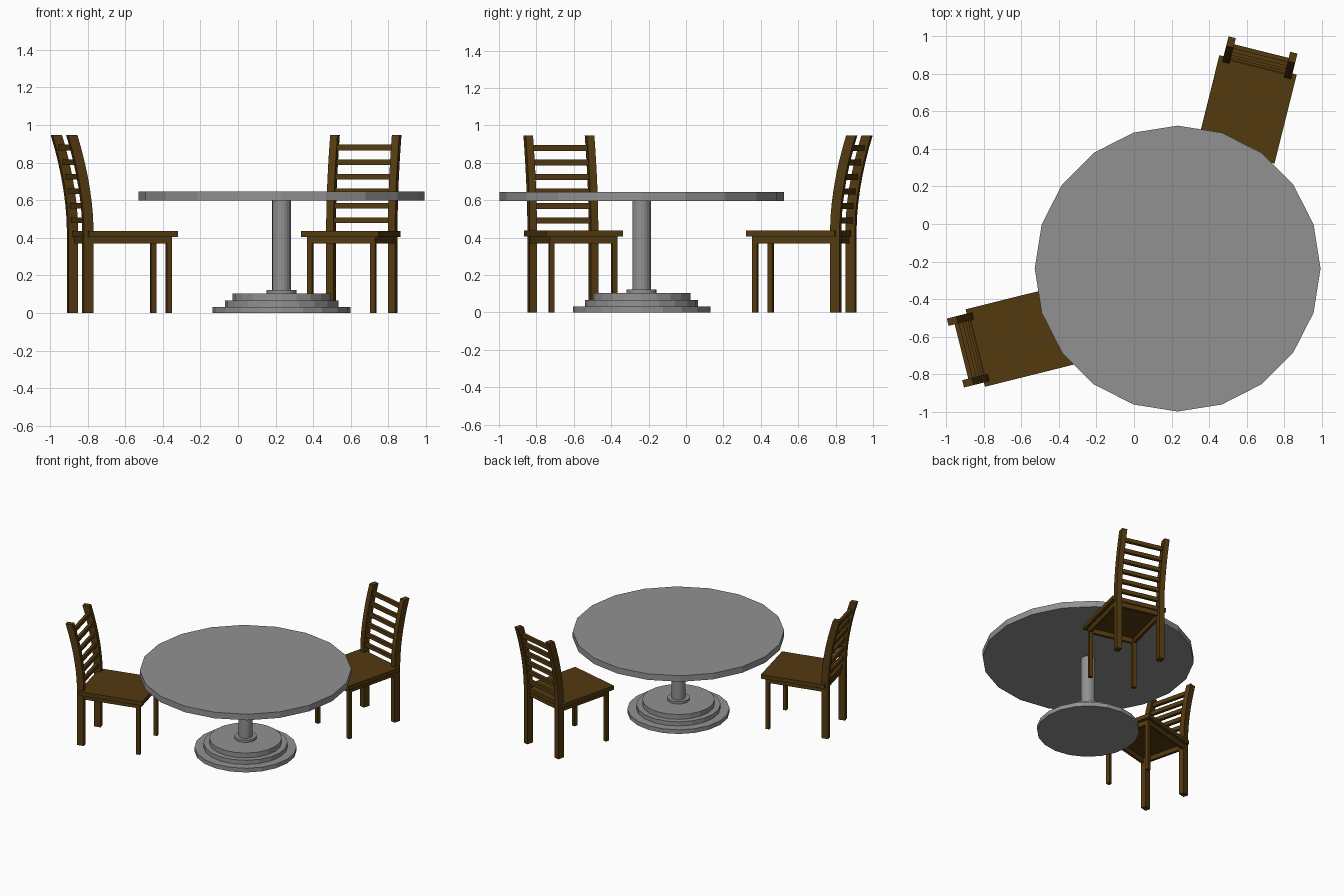
import bpy, bmesh
from math import radians
from mathutils import Matrix, Vector

if "Cube" in bpy.data.objects:
    bpy.data.objects.remove(bpy.data.objects["Cube"])


def material(name, color):
    mat = bpy.data.materials.new(name)
    mat.diffuse_color = (*color, 1)
    mat.use_nodes = True
    mat.node_tree.nodes["Principled BSDF"].inputs["Base Color"].default_value = mat.diffuse_color
    return mat


wood = material("dark_wood", (0.088, 0.042, 0.005))
stone = material("mid_grey", (0.285, 0.285, 0.285))


def finish(name, bm, matrix, mat):
    bmesh.ops.recalc_face_normals(bm, faces=bm.faces)
    mesh = bpy.data.meshes.new(name)
    bm.to_mesh(mesh)
    bm.free()
    mesh.materials.append(mat)
    obj = bpy.data.objects.new(name, mesh)
    obj.matrix_world = matrix
    bpy.context.collection.objects.link(obj)
    return obj


def box(name, x, y, z, matrix):
    """Box from (min, max) pairs in chair space."""
    bm = bmesh.new()
    bmesh.ops.create_cube(bm, size=1)
    for v in bm.verts:
        v.co = Vector([(r[0] + r[1]) / 2 + c * (r[1] - r[0])
                       for r, c in zip((x, y, z), v.co)])
    return finish(name, bm, matrix, wood)


def disc(name, radius, z0, z1):
    """20-sided disc of the table, around its own axis."""
    bm = bmesh.new()
    bmesh.ops.create_cone(bm, cap_ends=True, segments=20, radius1=radius,
                          radius2=radius, depth=z1 - z0)
    return finish(name, bm, Matrix.Translation((0.232, -0.237, (z0 + z1) / 2)), stone)


def back_y(z):
    """Centre line of the back: straight to the seat, then curving backwards."""
    return 0.233 + 0.088 * (max(0, z - 0.44) / 0.505) ** 1.8


def back_post(name, x, matrix):
    """Rear leg and back upright in one curved piece."""
    bm = bmesh.new()
    heights = [0, 0.44] + [0.44 + 0.505 * i / 7 for i in range(1, 8)]
    rings = []
    for z in heights:
        y = back_y(z)
        rings.append([bm.verts.new((x + a * 0.02, y + b * 0.026, z))
                      for a, b in ((-1, -1), (1, -1), (1, 1), (-1, 1))])
    for lo, hi in zip(rings, rings[1:]):
        for i in range(4):
            j = (i + 1) % 4
            bm.faces.new((lo[i], lo[j], hi[j], hi[i]))
    bm.faces.new(rings[0])
    bm.faces.new(rings[-1])
    return finish(name, bm, matrix, wood)


def chair(prefix, cx, cy, angle):
    m = Matrix.Translation((cx, cy, 0)) @ Matrix.Rotation(radians(angle), 4, 'Z')
    box(prefix + "_seat", (-0.212, 0.212), (-0.25, 0.238), (0.405, 0.437), m)
    # hollow apron under the seat
    box(prefix + "_front_apron", (-0.187, 0.187), (-0.224, -0.204), (0.368, 0.405), m)
    box(prefix + "_rear_apron", (-0.167, 0.167), (0.208, 0.228), (0.368, 0.405), m)
    for side, s in (("left", -1), ("right", 1)):
        box(f"{prefix}_{side}_apron", sorted((s * 0.167, s * 0.187)),
            (-0.204, 0.228), (0.368, 0.405), m)
        box(f"{prefix}_{side}_front_leg", sorted((s * 0.159, s * 0.187)),
            (-0.224, -0.196), (0, 0.405), m)
        back_post(f"{prefix}_{side}_back_post", s * 0.169, m)
    # ladder slats
    for i in range(6):
        z = 0.492 + i * 0.0775
        y = back_y(z)
        box(f"{prefix}_slat_{i + 1}", (-0.155, 0.155), (y - 0.012, y + 0.012),
            (z - 0.015, z + 0.015), m)


# Table: top, column and stepped foot
disc("table_top", 0.76, 0.597, 0.645)
disc("column", 0.05, 0.12, 0.597)
disc("column_collar", 0.08, 0.104, 0.122)
disc("foot_upper_step", 0.26, 0.066, 0.104)
disc("foot_middle_step", 0.302, 0.033, 0.066)
disc("foot_lower_step", 0.367, 0, 0.033)

# Two chairs pulled up to the table
chair("rear_chair", 0.602, 0.615, -14)
chair("side_chair", -0.613, -0.602, 104)
